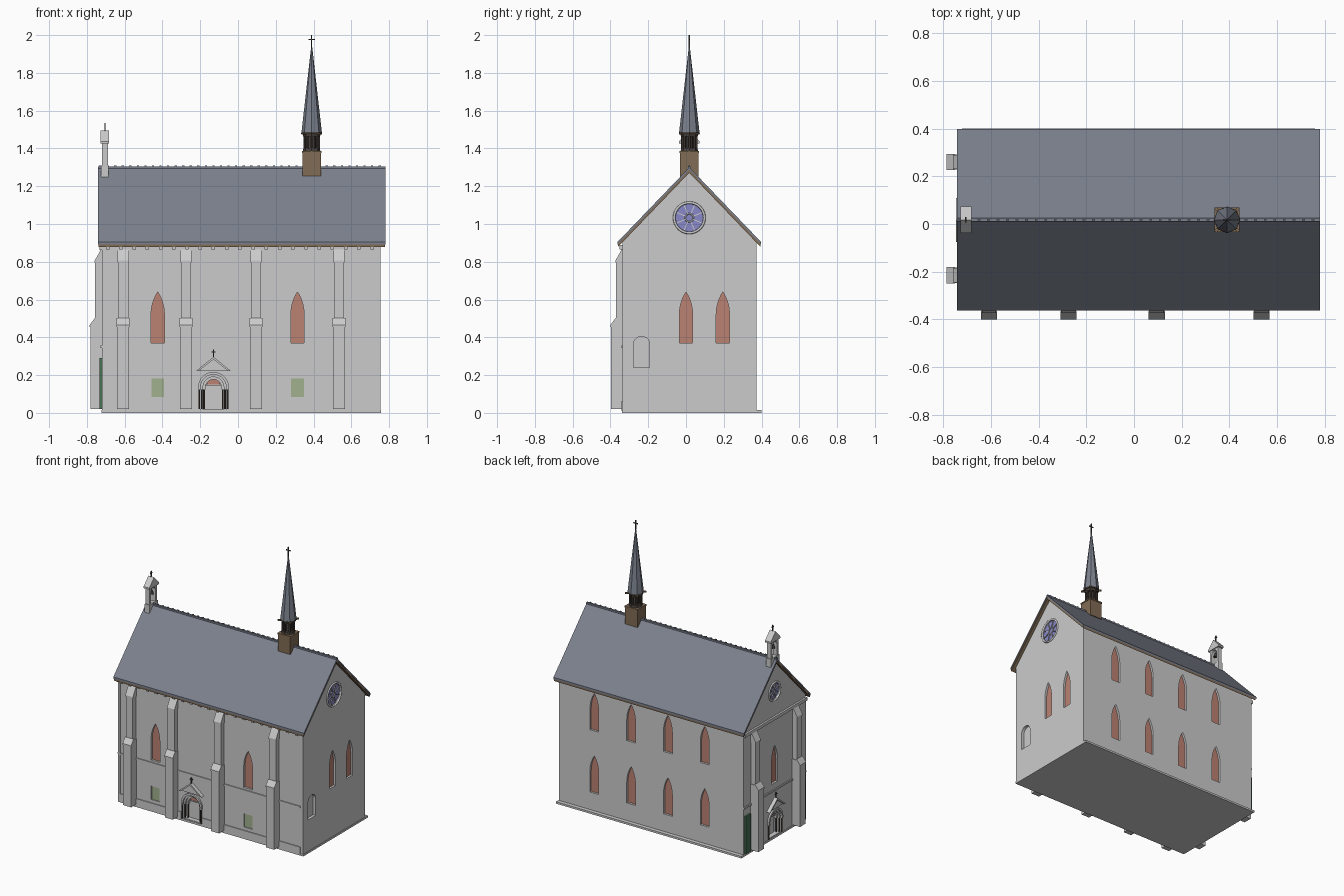
import bpy, bmesh
from math import sin, cos, pi, asin
from mathutils import Matrix, Vector

if "Cube" in bpy.data.objects:
    bpy.data.objects.remove(bpy.data.objects["Cube"])

def material(name, rgb):
    m = bpy.data.materials.new(name)
    m.diffuse_color = (*rgb, 1)
    m.use_nodes = True
    m.node_tree.nodes["Principled BSDF"].inputs["Base Color"].default_value = m.diffuse_color
    return m

SLATE = material("slate", (0.20, 0.22, 0.27))
BROWN = material("wood", (0.22, 0.15, 0.09))
DARK = material("dark_wood", (0.07, 0.055, 0.045))
RED = material("red_glass", (0.50, 0.22, 0.17))
BLUE = material("blue_glass", (0.25, 0.25, 0.58))
GREEN = material("green_glass", (0.36, 0.44, 0.27))
DOOR = material("green_door", (0.06, 0.17, 0.09))
IRON = material("iron", (0.05, 0.05, 0.05))
PALE = material("pale_stone", (0.62, 0.62, 0.60))

def frame(o, u, out):
    """Wall frame: local x along wall, y up, z outward."""
    m = Matrix((u, (0, 0, 1), out)).transposed().to_4x4()
    m.translation = o
    return m

FRONT = frame((0, -0.335, 0), (1, 0, 0), (0, -1, 0))
RIGHT = frame((0.755, 0, 0), (0, 1, 0), (1, 0, 0))
BACK = frame((0, 0.372, 0), (-1, 0, 0), (0, 1, 0))
LEFT = frame((-0.72, 0, 0), (0, -1, 0), (-1, 0, 0))
LONG = frame((0, 0, 0), (0, 1, 0), (1, 0, 0))
CY = 0.0175  # ridge line
cutters = bmesh.new()

def add_prism(bm, pts, w0, w1, M):
    a = [bm.verts.new(M @ Vector((x, y, w0))) for x, y in pts]
    b = [bm.verts.new(M @ Vector((x, y, w1))) for x, y in pts]
    n = len(pts)
    fs = [bm.faces.new(a[::-1]), bm.faces.new(b)]
    fs += [bm.faces.new((a[i], a[(i + 1) % n], b[(i + 1) % n], b[i])) for i in range(n)]
    bmesh.ops.recalc_face_normals(bm, faces=fs)

def finish(name, bm, mat=None):
    me = bpy.data.meshes.new(name)
    bm.to_mesh(me)
    bm.free()
    ob = bpy.data.objects.new(name, me)
    bpy.context.collection.objects.link(ob)
    if mat:
        me.materials.append(mat)
    return ob

def prism(name, pts, w0, w1, M, mat=None):
    bm = bmesh.new()
    add_prism(bm, pts, w0, w1, M)
    return finish(name, bm, mat)

def rect(u0, u1, z0, z1):
    return [(u0, z0), (u1, z0), (u1, z1), (u0, z1)]

def box(name, x0, x1, y0, y1, z0, z1, mat=None):
    return prism(name, rect(y0, y1, z0, z1), x0, x1, LONG, mat)

def lancet(u, z0, a, zs, h, n=7):
    """Pointed arch outline: half width a, springing zs, rise h."""
    R = (a * a + h * h) / (2 * a)
    arc = [(a - R + R * cos(asin(h / R) * i / n), zs + R * sin(asin(h / R) * i / n)) for i in range(n)]
    half = [(a, z0)] + arc
    return [(u + x, z) for x, z in half] + [(u, zs + h)] + [(u - x, z) for x, z in half[::-1]]

def arc(u, z, r, n=14, a0=0, a1=pi):
    return [(u + r * cos(a0 + (a1 - a0) * i / n), z + r * sin(a0 + (a1 - a0) * i / n)) for i in range(n + 1)]

def window(name, pts, M, mat, depth=0.02):
    add_prism(cutters, pts, -depth, 0.03, M)
    prism(name, pts, -depth - 0.004, -depth + 0.005, M, mat)

def cross(name, p, h, M, t=0.003):
    T = M.copy()
    T.translation = p
    prism(name, rect(-t, t, 0, h), -t, t, T, IRON)
    prism(name + "_arm", rect(-h * .25, h * .25, h * .62, h * .62 + 2 * t), -t, t, T, IRON)

def torus(name, M, u, z, w, R, r):
    bpy.ops.mesh.primitive_torus_add(major_radius=R, minor_radius=r, major_segments=32, minor_segments=8)
    ob = bpy.context.object
    ob.name = name
    ob.matrix_world = M @ Matrix.Translation((u, z, w))
    bpy.ops.object.shade_smooth()

def rose(name, M, u, z, r):
    window(name + "_glass", arc(u, z, r, 31, 0, 2 * pi * 31 / 32), M, BLUE, 0.015)
    torus(name + "_rim", M, u, z, 0, r + 0.004, 0.007)
    torus(name + "_hub", M, u, z, -0.008, r * 0.28, 0.004)
    for k in range(8):
        c, s = cos(k * pi / 4 + pi / 8), sin(k * pi / 4 + pi / 8)
        pts = [(u + c * a - s * b, z + s * a + c * b) for a, b in rect(r * .28, r, -.0025, .0025)]
        prism(name + "_spoke", pts, -0.012, -0.004, M)

def buttress(name, M, u):
    out, up, ax = (M.col[i].to_3d() for i in (2, 1, 0))
    B = Matrix((out, up, -ax)).transposed().to_4x4()
    B.translation = M @ Vector((u, 0, 0))
    prism(name + "_lower", [(-.01, .02), (.062, .02), (.062, .46), (.036, .495), (-.01, .495)], -.032, .032, B)
    prism(name + "_upper", [(-.01, .49), (.036, .49), (.036, .80), (.002, .86), (-.01, .86)], -.027, .027, B)
    prism(name + "_lower_cap", [(.03, .455), (.065, .455), (.065, .466), (.037, .503), (.03, .503)], -.034, .034, B)
    prism(name + "_cap", [(-.01, .795), (.039, .795), (.039, .806), (.005, .866), (-.01, .866)], -.030, .030, B)

def portal(name, M, u):
    zc = 0.135
    add_prism(cutters, [(u - .075, .021), (u + .075, .021)] + arc(u, zc, .075), -0.04, 0.03, M)
    for i, r in enumerate((0.082, 0.069, 0.056)):  # stepped archivolts and columns
        w = 0.012 - i * 0.014
        prism(name + "_arch", arc(u, zc, r) + arc(u, zc, r - .014)[::-1], -0.045, w, M)
        for s in (-1, 1):
            c = u + s * (r - .007)
            prism(name + "_column", arc(c, 0, .005, 7, 0, 1.75 * pi), .02, zc,
                  M @ Matrix.Translation((0, 0, w - .006)) @ Matrix.Rotation(-pi / 2, 4, 'X'), DARK)
            prism(name + "_capital", rect(c - .007, c + .007, zc - .012, zc), -0.045, w + .002, M)
    prism(name + "_tympanum", arc(u, .145, .036), -0.045, -0.03, M, RED)
    prism(name + "_door", rect(u - .042, u + .042, .02, .145), -0.045, -0.034, M, PALE)
    prism(name + "_lintel", rect(u - .042, u + .042, .143, .150), -0.045, -0.026, M)
    prism(name + "_gable", [(u - .08, .222), (u + .08, .222), (u, .285)], -0.01, 0.014, M)
    prism(name + "_gable_coping", [(u - .092, .222), (u - .078, .222), (u, .283), (u + .078, .222),
                                   (u + .092, .222), (u, .297)], -0.01, 0.026, M)
    cross(name + "_cross", M @ Vector((u, .293, .012)), .042, M)

# walls
body = prism("walls", [(-.335, 0), (.372, 0), (.372, .905), (CY, 1.272), (-.335, .905)], -.72, .755, LONG)
box("base_slab", -.722, .758, -.338, .40, 0, .014)

# front facade
for x in (-.608, -.275, .095, .535):
    buttress("front_buttress", FRONT, x)
for x in (-.425, .315):
    window("front_lancet", lancet(x, .37, .035, .52, .12), FRONT, RED)
    window("front_low_window", rect(x - .034, x + .034, .085, .182), FRONT, GREEN, .012)
portal("front_portal", FRONT, -.13)
prism("front_string_course", rect(-.72, .735, .344, .356), -.01, .007, FRONT)
for a, b in ((-.72, -.215), (-.045, .735)):
    prism("front_plinth", rect(a, b, .01, .062), -.01, .006, FRONT)
prism("front_corner_strip", rect(-.72, -.703, .01, .87), -.01, .006, FRONT)

# left facade
for y in (-.215, .26):
    buttress("left_buttress", LEFT, -y)
for y in (-.295, .335):
    prism("left_side_door", rect(-y - .028, -y + .028, .02, .29), -.01, .014, LEFT, DOOR)
portal("left_portal", LEFT, -CY)
window("left_lancet", lancet(-CY, .40, .035, .55, .12), LEFT, RED)
rose("left_rose", LEFT, -CY, 1.06, .06)
prism("left_string_course", rect(-.372, .335, .344, .356), -.01, .007, LEFT)
prism("left_cornice", rect(-.372, .335, .862, .885), -.01, .014, LEFT)

# right gable wall
for y in (0.0, .195):
    window("right_lancet", lancet(y, .37, .035, .52, .12), RIGHT, RED)
window("right_niche", [(-.278, .24), (-.192, .24)] + arc(-.235, .362, .043), RIGHT, PALE, .025)
rose("right_rose", RIGHT, CY, 1.033, .076)

# back wall, two rows of lancets
for z in (.14, .59):
    for i in range(4):
        window("back_lancet", lancet(.41 - i * .294, z, .035, z + .15, .12), BACK, RED)

# cut the window and portal recesses
cut = finish("recess_cutter", cutters)
cut.hide_render = True
mod = body.modifiers.new("recesses", 'BOOLEAN')
mod.object = cut
mod.solver = 'EXACT'
bpy.context.view_layer.objects.active = body
bpy.ops.object.modifier_apply(modifier=mod.name)
bpy.data.objects.remove(cut)

# roof
def chevron(half, top, eave, t):
    return [(CY - half, eave), (CY, top), (CY + half, eave), (CY + half, eave - t), (CY, top - t), (CY - half, eave - t)]
prism("roof_slates", chevron(.380, 1.300, .905, .014), -.742, .780, LONG, SLATE)
prism("roof_boards", chevron(.378, 1.287, .894, .016), -.738, .777, LONG, BROWN)
box("ridge_cap", -.742, .780, CY - .007, CY + .007, 1.288, 1.304, SLATE)
for i in range(38):
    x = -.73 + i * .04
    box("ridge_bead", x - .006, x + .006, CY - .003, CY + .003, 1.30, 1.311, SLATE)
for i in range(21):
    x = -.69 + i * .07
    prism("eave_corbel", rect(x - .009, x + .009, .866, .89), -.01, .018, FRONT)

# bellcote over the left gable
C = LEFT.copy()
C.translation = (-.705, CY, 0)
prism("bellcote_base", rect(-.048, .048, 1.235, 1.31), -.019, .019, C)
inner = arc(0, 1.395, .024, 10)
prism("bellcote_arch", [(.042, 1.30), (.042, 1.445), (-.042, 1.445), (-.042, 1.30), (-.024, 1.30)] + inner[::-1] + [(.024, 1.30)],
      -.016, .016, C)
prism("bellcote_roof", [(-.055, 1.425), (.055, 1.425), (.055, 1.437), (0, 1.495), (-.055, 1.437)], -.023, .023, C)
cross("bellcote_cross", (-.705, CY, 1.49), .045, C)
bpy.ops.mesh.primitive_cone_add(vertices=12, radius1=.016, radius2=.006, depth=.03, location=(-.705, CY, 1.385))
bpy.context.object.name = "bell"
bpy.context.object.data.materials.append(DARK)

# ridge turret and spire
SX = .39
def cone(name, r1, r2, z0, z1, mat, x=SX, y=CY, n=8):
    bpy.ops.mesh.primitive_cone_add(vertices=n, radius1=r1, radius2=r2, depth=z1 - z0, location=(x, y, (z0 + z1) / 2))
    bpy.context.object.name = name
    bpy.context.object.data.materials.append(mat)
box("turret_base", SX - .049, SX + .049, CY - .049, CY + .049, 1.255, 1.378, BROWN)
box("turret_base_rim", SX - .052, SX + .052, CY - .052, CY + .052, 1.376, 1.386, BROWN)
cone("turret_core", .022, .022, 1.38, 1.48, DARK)
cone("turret_sill", .046, .044, 1.384, 1.402, DARK)
cone("turret_head", .044, .048, 1.462, 1.48, DARK)
for k in range(8):
    cone("turret_post", .007, .007, 1.38, 1.48, DARK, SX + .037 * cos(k * pi / 4), CY + .037 * sin(k * pi / 4), 6)
for k in range(4):
    T = Matrix.Translation((SX, CY, 0)) @ Matrix.Rotation(pi / 4 + k * pi / 2, 4, 'Z') @ LONG
    prism("spire_spout", rect(-.006, .006, 1.473, 1.483), .02, .070, T, BROWN)
cone("spire_eave", .056, .054, 1.476, 1.487, DARK)
cone("spire", .054, .002, 1.485, 1.945, SLATE)
cross("spire_cross", (SX, CY, 1.93), .07, FRONT)
